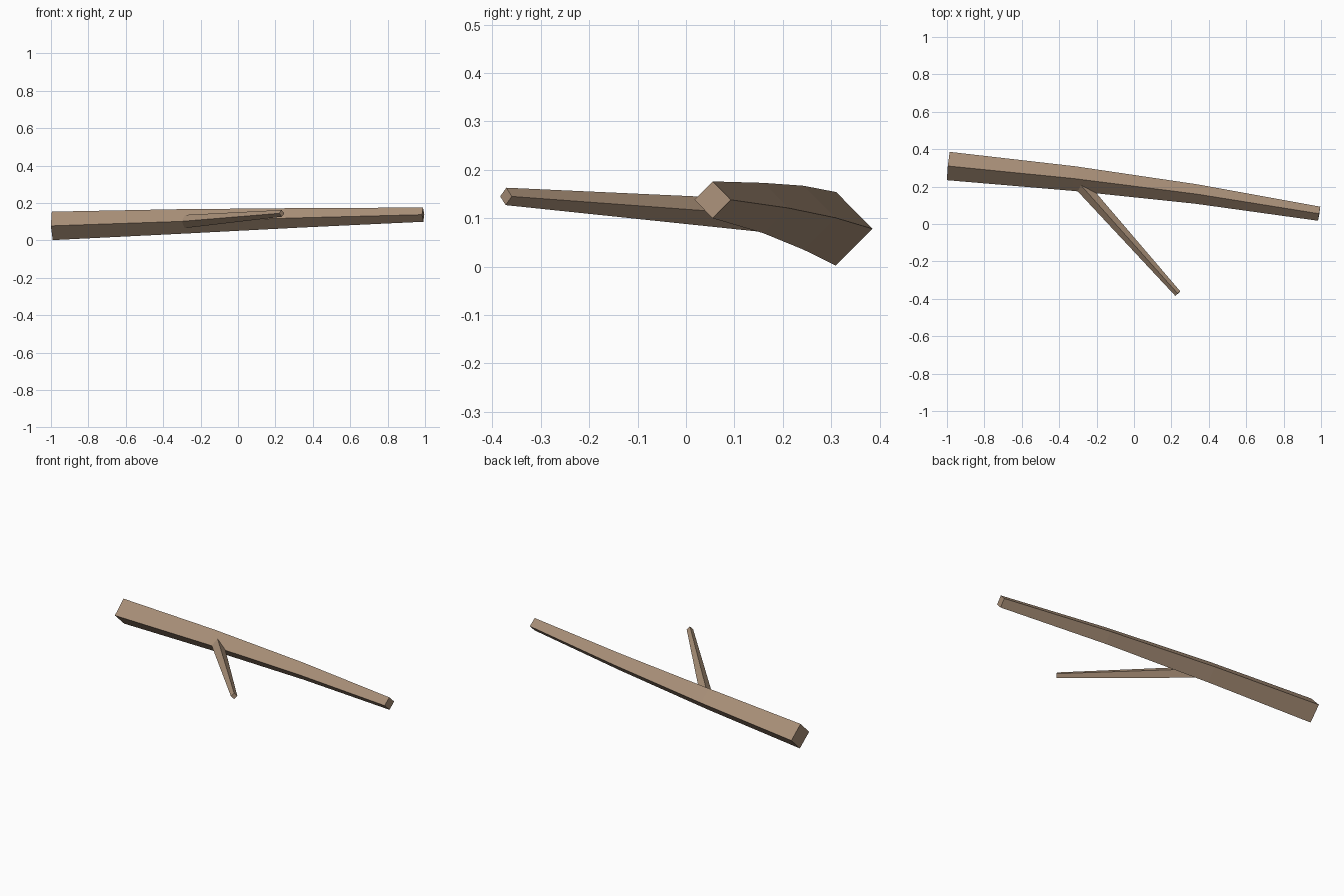
import bpy, bmesh
from mathutils import Vector

if "Cube" in bpy.data.objects:
    bpy.data.objects.remove(bpy.data.objects["Cube"])

bark = bpy.data.materials.new("bark")
bark.diffuse_color = (0.40, 0.28, 0.19, 1)
bark.use_nodes = True
bark.node_tree.nodes["Principled BSDF"].inputs["Base Color"].default_value = bark.diffuse_color


def limb(name, stations):
    """Tapered four-sided limb with a diamond section along (x, y, z, radius) stations."""
    pts = [Vector(s[:3]) for s in stations]
    bm = bmesh.new()
    rings = []
    for i, p in enumerate(pts):
        tangent = (pts[min(i + 1, len(pts) - 1)] - pts[max(i - 1, 0)]).normalized()
        side = Vector((0, 0, 1)).cross(tangent).normalized()
        up = tangent.cross(side)
        r = stations[i][3]
        rings.append([bm.verts.new(p + d * r) for d in (side, up, -side, -up)])
    for a, b in zip(rings, rings[1:]):
        for k in range(4):
            n = (k + 1) % 4
            bm.faces.new((a[k], a[n], b[n], b[k]))
    bm.faces.new(rings[0][::-1])
    bm.faces.new(rings[-1])
    bmesh.ops.recalc_face_normals(bm, faces=bm.faces)
    mesh = bpy.data.meshes.new(name)
    bm.to_mesh(mesh)
    bm.free()
    mesh.materials.append(bark)
    obj = bpy.data.objects.new(name, mesh)
    bpy.context.collection.objects.link(obj)
    return obj


# Main branch, gently bent and tapering
limb("main_branch", [(-0.993, 0.31, 0.078, 0.076), (-0.322, 0.243, 0.101, 0.066),
                     (0.335, 0.16, 0.121, 0.052), (0.99, 0.055, 0.138, 0.038)])

# Side twig, starting inside the main branch
limb("side_twig", [(-0.313, 0.24, 0.099, 0.036), (0.234, -0.372, 0.145, 0.018)])
